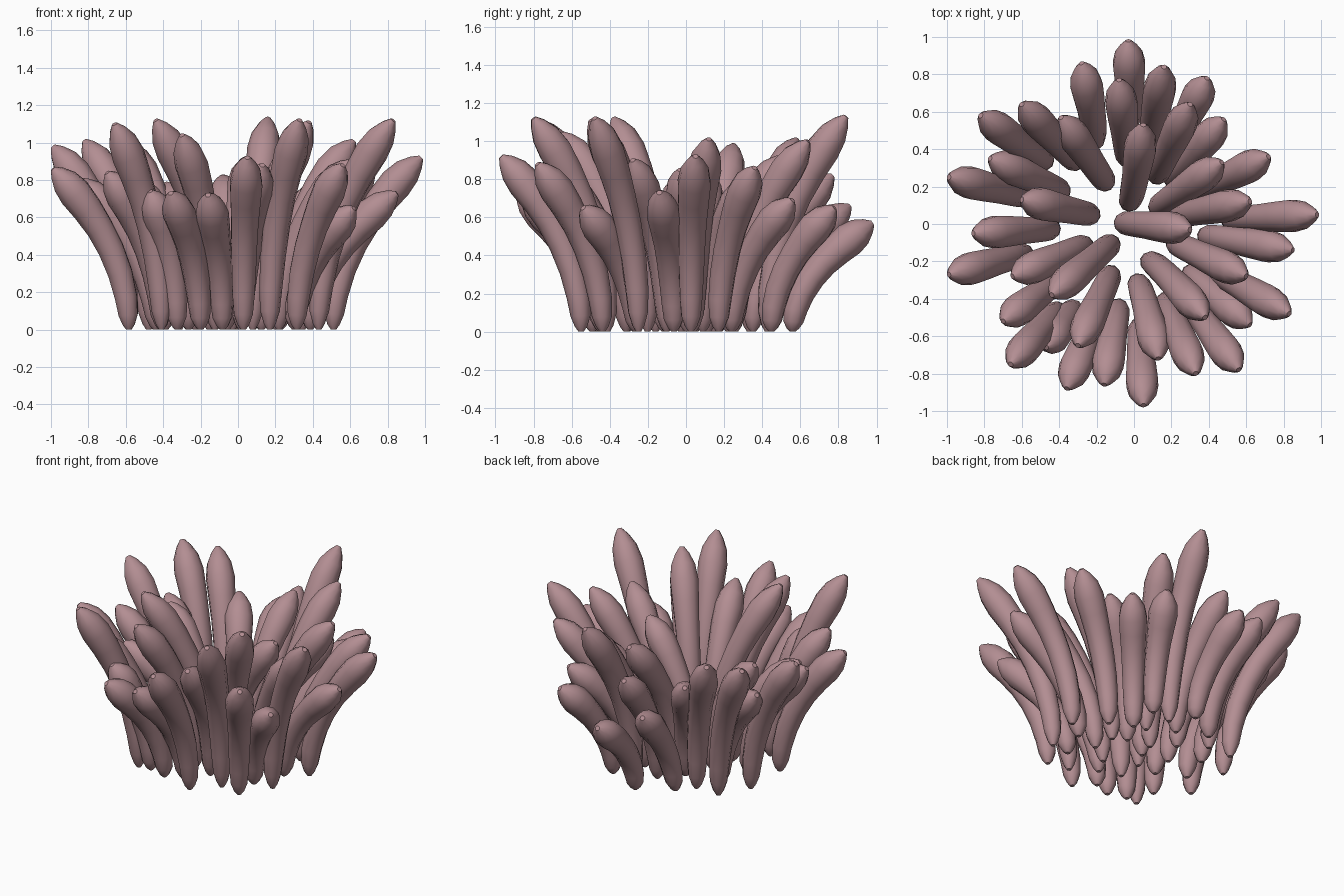
import bpy
import bmesh
import math
from mathutils import Vector

cube = bpy.data.objects.get("Cube")
if cube:
    bpy.data.objects.remove(cube, do_unlink=True)

flesh = bpy.data.materials.new("dusty_pink")
flesh.use_nodes = True
colour = (0.45, 0.27, 0.29, 1)
flesh.diffuse_color = colour
flesh.node_tree.nodes["Principled BSDF"].inputs["Base Color"].default_value = colour

# Tip position of each tentacle in hundredths of a unit,
# then its lean and the sideways shift of its foot where unusual
inner_tips = [
    (5, 53, 92, 42, 4), (47, 33, 79), (30, -3, 85, 36), (38, -50, 111, 42, -6),
    (-44, -38, 112), (-60, 13, 82, 38), (-39, 57, 78), (30, 64, 100),
    (-30, -65, 104), (62, 12, 101), (13, -72, 88, 42, -4), (60, -28, 90),
    (-65, -28, 70), (-8, 77, 82),
]
outer_tips = [
    (-3, 98, 57), (16, 84, 113), (39, 78, 65, 37), (48, 56, 69), (72, 36, 86),
    (98, 5, 92, 47), (85, -14, 73, 47), (83, -48, 112, 46), (62, -54, 65), (56, -78, 88),
    (33, -80, 112), (5, -97, 92), (-16, -86, 72), (-36, -88, 73), (-47, -66, 74, 25),
    (-66, -75, 110, 38), (-70, -52, 84, 36), (-99, -27, 86), (-86, -5, 80), (-99, 25, 98),
    (-77, 35, 75), (-82, 58, 101), (-60, 64, 100), (-28, 86, 66, 42, 8),
]

# Fraction along the tentacle and its thickness there
PROFILE = [(0, .014), (.03, .033), (.09, .053), (.2, .062), (.35, .068), (.5, .072),
           (.63, .076), (.75, .084), (.85, .09), (.92, .076), (.97, .045), (1, .015)]
SIDES = 10
BEND = 2.1


def build_tentacle(name, x, y, height, lean=42, shift=0):
    """Sweep a tapering ring along a stalk that curves away from the centre."""
    x, y, height, lean, shift = (v / 100 for v in (x, y, height, lean, shift))
    reach = math.hypot(x, y)
    outward = Vector((x / reach, y / reach, 0))
    side = Vector((-outward.y, outward.x, 0))
    bm = bmesh.new()
    rings = []
    for t, radius in PROFILE:
        centre = outward * (reach - lean + lean * t ** BEND) + side * shift * (1 - t)
        centre.z = height * t
        tangent = outward * (lean * BEND * t ** (BEND - 1))
        tangent.z = height
        normal = side.cross(tangent.normalized())
        ring = []
        for i in range(SIDES):
            angle = math.tau * i / SIDES
            offset = normal * math.cos(angle) + side * math.sin(angle)
            ring.append(bm.verts.new(centre + offset * radius))
        rings.append(ring)
    for low, high in zip(rings, rings[1:]):
        for i in range(SIDES):
            j = (i + 1) % SIDES
            bm.faces.new((low[i], low[j], high[j], high[i]))
    bm.faces.new(rings[0])
    bm.faces.new(rings[-1])
    bmesh.ops.recalc_face_normals(bm, faces=bm.faces)
    mesh = bpy.data.meshes.new(name)
    bm.to_mesh(mesh)
    bm.free()
    mesh.materials.append(flesh)
    obj = bpy.data.objects.new(name, mesh)
    bpy.context.collection.objects.link(obj)
    return obj


# Inner and outer clumps
tentacles = []
for label, tips in (("inner", inner_tips), ("outer", outer_tips)):
    for number, tip in enumerate(tips, start=1):
        tentacles.append(build_tentacle(f"{label}_tentacle_{number}", *tip))

# Smooth sides, crisp tips
bpy.ops.object.select_all(action="DESELECT")
for obj in tentacles:
    obj.select_set(True)
bpy.context.view_layer.objects.active = tentacles[0]
bpy.ops.object.shade_smooth_by_angle(angle=math.radians(40))
